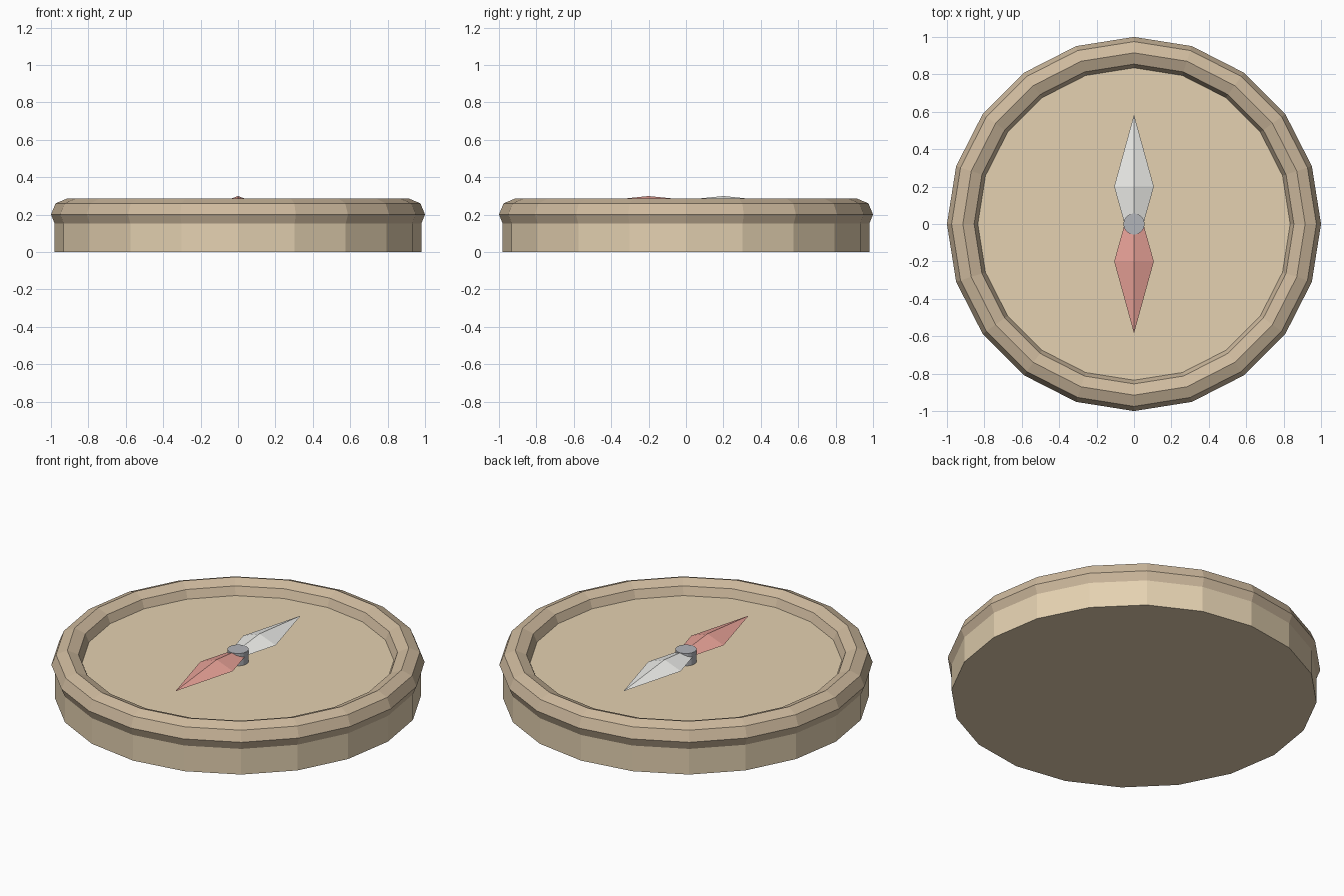
import bpy, bmesh
from math import sin, cos, pi

if "Cube" in bpy.data.objects:
    bpy.data.objects.remove(bpy.data.objects["Cube"])


def material(name, rgb):
    m = bpy.data.materials.new(name)
    m.diffuse_color = (*rgb, 1)
    m.use_nodes = True
    m.node_tree.nodes["Principled BSDF"].inputs["Base Color"].default_value = m.diffuse_color
    return m


def add_object(name, bm, mat):
    bmesh.ops.recalc_face_normals(bm, faces=bm.faces)
    me = bpy.data.meshes.new(name)
    bm.to_mesh(me)
    bm.free()
    me.materials.append(mat)
    ob = bpy.data.objects.new(name, me)
    bpy.context.collection.objects.link(ob)
    return ob


def cylinder(name, r, z0, z1, sides, mat):
    bm = bmesh.new()
    rings = [[bm.verts.new((r * cos(2 * pi * i / sides), r * sin(2 * pi * i / sides), z))
              for i in range(sides)] for z in (z0, z1)]
    for i in range(sides):
        j = (i + 1) % sides
        bm.faces.new((rings[0][i], rings[0][j], rings[1][j], rings[1][i]))
    for ring in rings:
        bm.faces.new(ring)
    return add_object(name, bm, mat)


def needle(name, sign, mat):
    # Diamond section: blunt at the pin, widest at 0.2, pointed at the tip
    bm = bmesh.new()
    rings = []
    for y, w, h in ((0, 0.05, 0.02), (0.2, 0.106, 0.04)):
        rings.append([bm.verts.new((x, sign * y, 0.259 + z))
                      for x, z in ((w, 0), (0, h), (-w, 0), (0, -h))])
    tip = bm.verts.new((0, sign * 0.585, 0.259))
    bm.faces.new(rings[0])
    for i in range(4):
        j = (i + 1) % 4
        bm.faces.new((rings[0][i], rings[0][j], rings[1][j], rings[1][i]))
        bm.faces.new((rings[1][i], rings[1][j], tip))
    return add_object(name, bm, mat)


wood = material("light_wood", (0.78, 0.64, 0.44))
rim_wood = material("dark_wood", (0.62, 0.49, 0.34))
red = material("red", (0.80, 0.36, 0.31))
white = material("white", (0.86, 0.86, 0.83))
grey = material("steel", (0.45, 0.46, 0.49))

# Case body, its top is the dial
cylinder("case_body", 0.98, 0, 0.212, 20, wood)

# Rounded rim ring
bpy.ops.mesh.primitive_torus_add(major_segments=20, minor_segments=8, major_radius=0.915,
                                 minor_radius=0.085, location=(0, 0, 0.2))
rim = bpy.context.object
rim.name = "rim"
rim.data.materials.append(rim_wood)
rim.data.shade_flat()

# Needle halves and centre pin
needle("needle_white", 1, white)
needle("needle_red", -1, red)
cylinder("centre_pin", 0.057, 0.2, 0.285, 16, grey)
